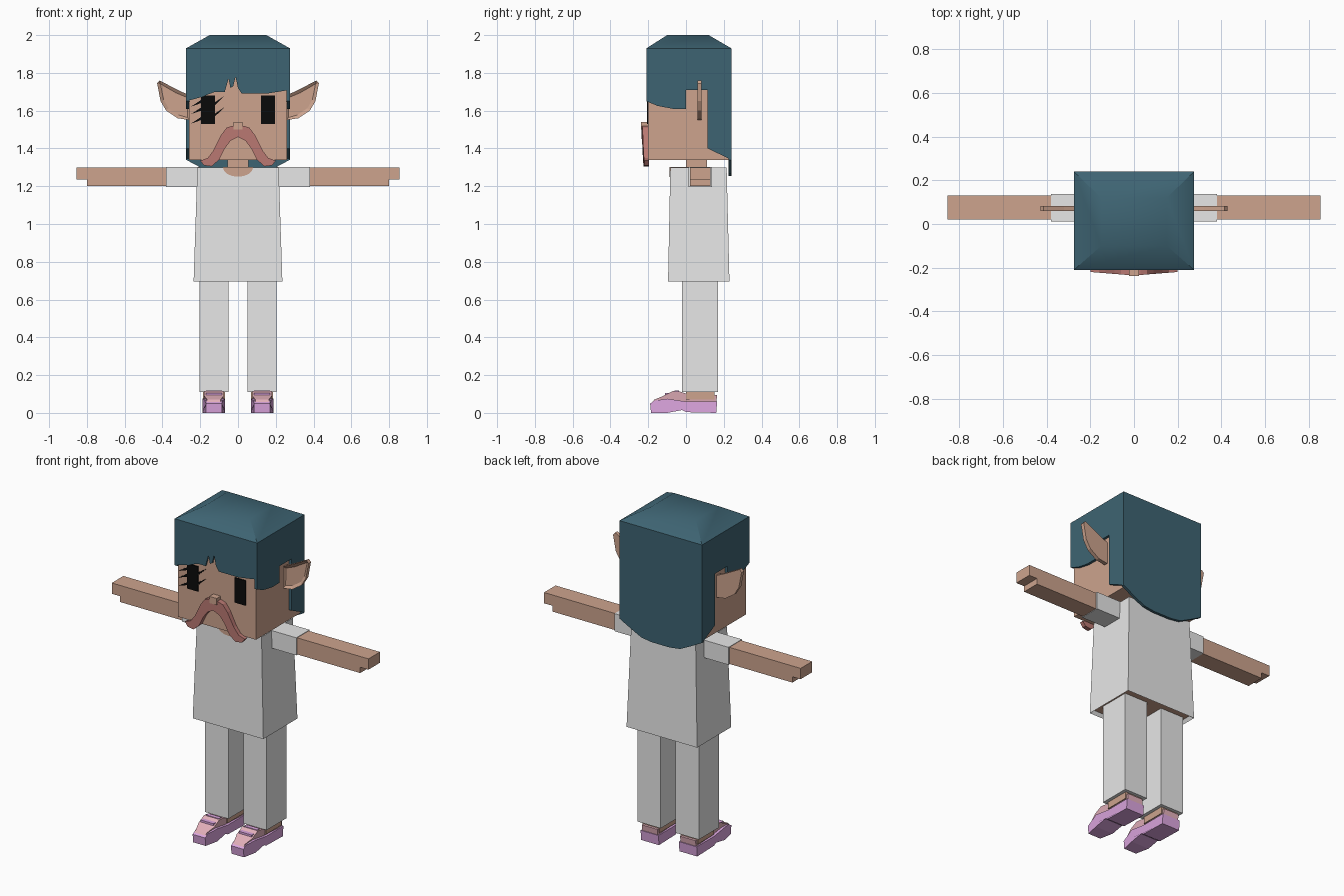
import bpy
import bmesh
import math
from mathutils import Vector

default_cube = bpy.data.objects.get("Cube")
if default_cube:
    bpy.data.objects.remove(default_cube)


def make_material(name, red, green, blue):
    material = bpy.data.materials.new(name)
    material.use_nodes = True
    colour = (red, green, blue, 1)
    material.diffuse_color = colour
    material.node_tree.nodes["Principled BSDF"].inputs["Base Color"].default_value = colour
    return material


skin = make_material("skin", .61, .37, .27)
hair = make_material("teal hair", .048, .127, .17)
cloth = make_material("white cloth", .86, .86, .86)
black = make_material("black", .003, .003, .003)
red_hair = make_material("moustache red", .49, .19, .17)
lilac = make_material("lilac sole", .72, .38, .74)
pink = make_material("pink shoe", .78, .44, .50)


def finish(bm, name, *materials):
    """Turn a bmesh into a named object with outward normals."""
    bmesh.ops.recalc_face_normals(bm, faces=bm.faces)
    mesh = bpy.data.meshes.new(name)
    bm.to_mesh(mesh)
    bm.free()
    for material in materials:
        mesh.materials.append(material)
    obj = bpy.data.objects.new(name, mesh)
    bpy.context.collection.objects.link(obj)
    return obj


def frustum_mesh(lower, upper, z_low, z_high):
    """Closed block between two (x0, x1, y0, y1) rectangles."""
    bm = bmesh.new()
    rings = []
    for (x0, x1, y0, y1), z in ((lower, z_low), (upper, z_high)):
        corners = ((x0, y0), (x1, y0), (x1, y1), (x0, y1))
        rings.append([bm.verts.new((x, y, z)) for x, y in corners])
    bottom, top = rings
    bm.faces.new(bottom[::-1])
    bm.faces.new(top)
    for i in range(len(bottom)):
        j = (i + 1) % len(bottom)
        bm.faces.new((bottom[i], bottom[j], top[j], top[i]))
    return bm


def block(name, material, x0, x1, y0, y1, z0, z1):
    area = (x0, x1, y0, y1)
    return finish(frustum_mesh(area, area, z0, z1), name, material)


def prism_mesh(outline, axis, start, end):
    """Outline in the front (axis y) or side (axis x) plane, extruded."""
    bm = bmesh.new()
    place = (lambda a, b: (a, start, b)) if axis == "y" else (lambda a, b: (start, a, b))
    face = bm.faces.new([bm.verts.new(place(a, b)) for a, b in outline])
    result = bmesh.ops.extrude_face_region(bm, geom=[face])
    moved = [v for v in result["geom"] if isinstance(v, bmesh.types.BMVert)]
    offset = Vector((0, end - start, 0) if axis == "y" else (end - start, 0, 0))
    bmesh.ops.translate(bm, verts=moved, vec=offset)
    return bm


def prism(name, material, outline, axis, start, end):
    return finish(prism_mesh(outline, axis, start, end), name, material)


def mirror_copy(obj, name):
    """Mirrored twin on the model's right side."""
    bm = bmesh.new()
    bm.from_mesh(obj.data)
    bmesh.ops.scale(bm, vec=(-1, 1, 1), verts=bm.verts)
    return finish(bm, name, *obj.data.materials)


def pair(obj):
    part = obj.name
    obj.name = "left_" + part
    mirror_copy(obj, "right_" + part)


# Head and neck
block("head", skin, -.26, .26, -.2, .225, 1.34, 1.92)
block("neck", skin, -.055, .055, 0, .11, 1.28, 1.35)

# Hair cap with a soft sloping crown
cap = finish(frustum_mesh((-.275, .275, -.21, .24), (-.15, .15, -.1, .12), 1.93, 2),
             "hair_crown", hair)
bpy.context.view_layer.objects.active = cap
cap.select_set(True)
bpy.ops.object.shade_smooth_by_angle(angle=math.radians(40))
cap.select_set(False)

# Fringe with two notches, cut-out sides and rounded back
fringe = [(-.275, 1.93), (-.275, 1.65), (-.2, 1.67), (-.12, 1.7), (-.07, 1.7),
          (-.05, 1.77), (-.04, 1.72), (-.025, 1.73), (-.013, 1.78), (0, 1.72),
          (.02, 1.69), (.15, 1.69), (.275, 1.71), (.275, 1.93)]
prism("hair_fringe", hair, fringe, "y", -.21, -.2)
side = [(-.21, 1.93), (-.21, 1.65), (-.15, 1.625), (-.07, 1.61), (0, 1.61), (0, 1.71),
        (.115, 1.71), (.115, 1.4), (.24, 1.34), (.24, 1.93)]
pair(prism("hair_side", hair, side, "x", .258, .275))
back_half = [(.275, 1.93), (.275, 1.34), (.2, 1.3), (.13, 1.265), (.06, 1.255)]
back = back_half + [(-x, z) for x, z in reversed(back_half)]
prism("hair_back", hair, back, "y", .224, .24)

# Pointed ears with a recessed inner face
ear_outline = [(.255, 1.68), (.32, 1.71), (.415, 1.76), (.428, 1.745), (.41, 1.65),
               (.38, 1.6), (.32, 1.56), (.255, 1.55)]
ear = prism_mesh(ear_outline, "y", .06, .083)
ear.faces.ensure_lookup_table()
front = min(ear.faces, key=lambda f: f.calc_center_median().y)
bmesh.ops.recalc_face_normals(ear, faces=ear.faces)
bmesh.ops.inset_region(ear, faces=[front], thickness=.018)
bmesh.ops.translate(ear, verts=front.verts, vec=(0, .012, 0))
pair(finish(ear, "ear", skin))

# Eyes, and lashes beside the right eye
pair(block("eye", black, .122, .195, -.207, -.199, 1.53, 1.68))
lashes = [(-.19, 1.57, -.06), (-.19, 1.62, -.06), (-.19, 1.66, -.06),
          (-.13, 1.64, .06), (-.13, 1.58, .06)]
for x, z, reach in lashes:
    rise = reach * .65
    stroke = [(x, z), (x + reach, z + rise), (x, z - .018)]
    prism("eyelash", black, stroke, "y", -.207, -.199)

# Nose and drooping moustache
block("nose", skin, -.024, .024, -.238, -.195, 1.5, 1.54)
half = [(.03, 1.52), (.06, 1.51), (.09, 1.47), (.13, 1.39), (.16, 1.35), (.2, 1.335),
        (.18, 1.31), (.14, 1.305), (.1, 1.34), (.07, 1.4), (.04, 1.44), (0, 1.46)]
whiskers = half + [(-x, z) for x, z in reversed(half[:-1])]
moustache = prism_mesh(whiskers, "y", -.236, -.197)
for v in moustache.verts:
    if v.co.y < -.22:
        v.co.y += abs(v.co.x) * .08
finish(moustache, "moustache", red_hair)

# Flared shirt, hollow below with skin inside
shirt = frustum_mesh((-.235, .235, -.095, .23), (-.215, .215, -.083, .215), .695, 1.3)
bmesh.ops.recalc_face_normals(shirt, faces=shirt.faces)
hem = min(shirt.faces, key=lambda f: f.calc_center_median().z)
bmesh.ops.inset_region(shirt, faces=[hem], thickness=.018)
bmesh.ops.translate(shirt, verts=hem.verts, vec=(0, 0, .02))
hem.material_index = 1
finish(shirt, "shirt", cloth, skin)

# Round neckline
steps = 8
curve = [(.08 * math.cos(math.pi * i / steps), 1.3 - .05 * math.sin(math.pi * i / steps))
         for i in range(steps + 1)]
prism("neckline", skin, curve, "y", -.088, -.08)
block("neckline_top", skin, -.08, .08, -.088, .11, 1.296, 1.303)

# Sleeves, arms and stepped hands
pair(block("sleeve", cloth, .2, .38, .012, .138, 1.197, 1.303))
arm = [(.37, 1.2), (.8, 1.2), (.8, 1.235), (.855, 1.235), (.855, 1.3), (.37, 1.3)]
pair(prism("arm", skin, arm, "y", .02, .13))

# Trouser legs and ankles
pair(block("trouser_leg", cloth, .05, .205, -.02, .17, .11, .73))
pair(block("ankle", skin, .07, .185, .0, .15, .07, .115))


# Shoes: arched sole, sloping upper, straps
def shoe_part(name, material, outline, x0, x1):
    bm = prism_mesh(outline, "x", x0, x1)
    middle = (x0 + x1) / 2
    for v in bm.verts:
        if v.co.y < -.16:
            v.co.x = middle + (v.co.x - middle) * .7
    pair(finish(bm, name, material))


sole = [(-.185, 0), (-.1, 0), (-.02, .015), (0, .004), (.16, 0), (.165, .06),
        (0, .06), (-.1, .075), (-.165, .065), (-.19, .05)]
shoe_part("shoe_sole", lilac, sole, .068, .187)
upper = [(-.18, .055), (.16, .055), (.165, .095), (.02, .095), (-.03, .112),
         (-.07, .115), (-.12, .09), (-.168, .07)]
shoe_part("shoe_upper", pink, upper, .076, .179)
for y, z in ((-.1, .088), (-.05, .1)):
    pair(block("shoe_strap", lilac, .085, .17, y - .012, y + .012, z, z + .018))
